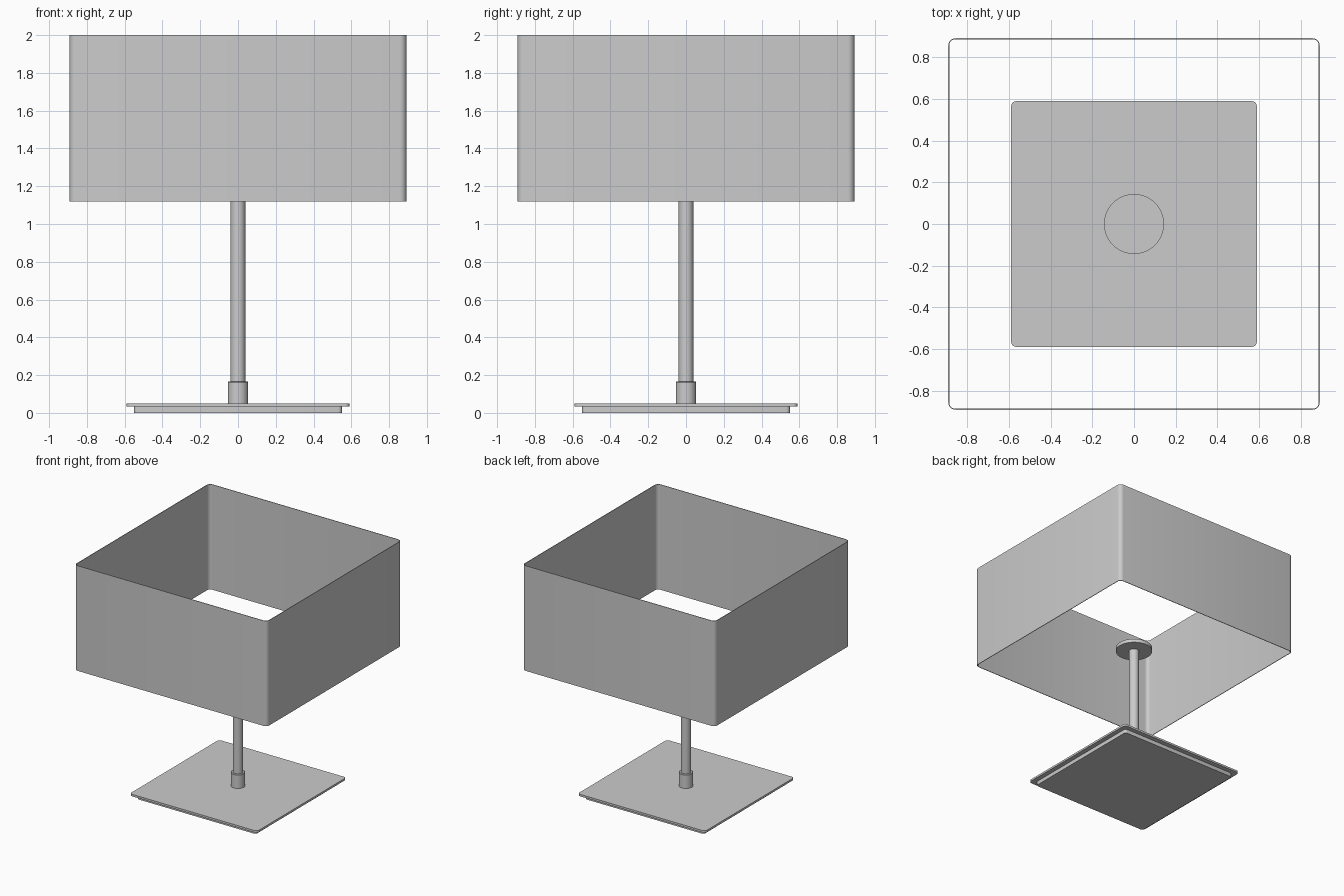
import bpy, bmesh, math

if "Cube" in bpy.data.objects:
    bpy.data.objects.remove(bpy.data.objects["Cube"])


def rounded_square(half, r, steps=5):
    """Outline of a square with rounded corners, anticlockwise."""
    pts = []
    for k in range(4):
        a0 = k * math.pi / 2
        cx = (half - r) * (1 if k in (0, 3) else -1)
        cy = (half - r) * (1 if k in (0, 1) else -1)
        for i in range(steps + 1):
            a = a0 + i / steps * math.pi / 2
            pts.append((cx + r * math.cos(a), cy + r * math.sin(a)))
    return pts


def circle(r, n=32):
    return [(r * math.cos(2 * math.pi * i / n), r * math.sin(2 * math.pi * i / n)) for i in range(n)]


def loft(name, sections, caps=True):
    """Join (outline, z) sections with side walls; cap the ends or close into a ring."""
    bm = bmesh.new()
    rings = [[bm.verts.new((x, y, z)) for x, y in pts] for pts, z in sections]
    pairs = list(zip(rings, rings[1:]))
    if not caps:
        pairs.append((rings[-1], rings[0]))
    for a, b in pairs:
        n = len(a)
        for i in range(n):
            j = (i + 1) % n
            bm.faces.new((a[i], a[j], b[j], b[i]))
    if caps:
        bm.faces.new(rings[0][::-1])
        bm.faces.new(rings[-1])
    bmesh.ops.recalc_face_normals(bm, faces=bm.faces)
    me = bpy.data.meshes.new(name)
    bm.to_mesh(me)
    bm.free()
    ob = bpy.data.objects.new(name, me)
    bpy.context.collection.objects.link(ob)
    bpy.ops.object.select_all(action='DESELECT')
    ob.select_set(True)
    bpy.context.view_layer.objects.active = ob
    bpy.ops.object.shade_smooth_by_angle(angle=math.radians(35))
    return ob


# Base: recessed foot under a thin plate
foot = rounded_square(0.55, 0.02)
loft("base_foot", [(foot, 0.0), (foot, 0.035)])
plate = rounded_square(0.59, 0.025)
loft("base_plate", [(plate, 0.033), (plate, 0.05)])

# Stem with its collar, and the round disc on top
loft("stem_collar", [(circle(0.054), 0.05), (circle(0.054), 0.162), (circle(0.051), 0.166)])
loft("stem", [(circle(0.039), 0.05), (circle(0.039), 1.2)])
loft("top_disc", [(circle(0.144, 48), 1.19), (circle(0.144, 48), 1.22)])

# Open square shade with thin walls
outer = rounded_square(0.892, 0.035)
inner = rounded_square(0.887, 0.030)
loft("shade", [(outer, 1.12), (outer, 2.0), (inner, 2.0), (inner, 1.12)], caps=False)
